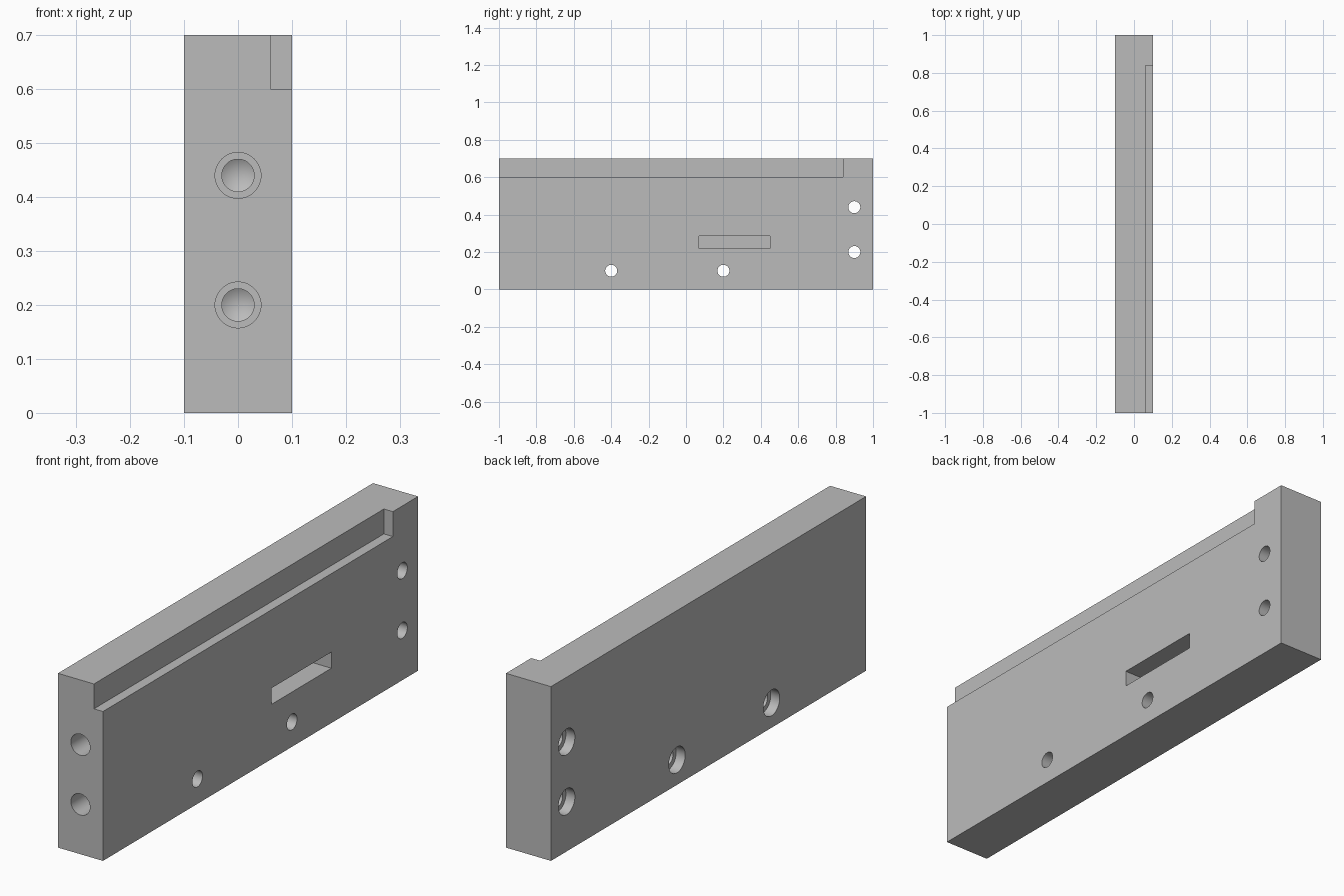
import bpy, bmesh
from math import radians, pi
from mathutils import Matrix

cube = bpy.data.objects.get("Cube")
if cube:
    bpy.data.objects.remove(cube, do_unlink=True)

grey = bpy.data.materials.new("plain_grey")
grey.use_nodes = True
grey.diffuse_color = (0.5, 0.5, 0.5, 1)
grey.node_tree.nodes["Principled BSDF"].inputs["Base Color"].default_value = (0.5, 0.5, 0.5, 1)


def make(name, bm):
    bmesh.ops.recalc_face_normals(bm, faces=bm.faces)
    mesh = bpy.data.meshes.new(name)
    bm.to_mesh(mesh)
    bm.free()
    mesh.materials.append(grey)
    obj = bpy.data.objects.new(name, mesh)
    bpy.context.collection.objects.link(obj)
    return obj


def box(name, low, high):
    bm = bmesh.new()
    bmesh.ops.create_cube(bm, size=1)
    for v in bm.verts:
        v.co = [a + (c + 0.5) * (b - a) for a, b, c in zip(low, high, v.co)]
    return make(name, bm)


def turned(name, profile, place, steps=48):
    """Spin a (radius, depth) profile into a closed solid along local z."""
    bm = bmesh.new()
    verts = [bm.verts.new((r, 0, d)) for r, d in profile]
    edges = [bm.edges.new(pair) for pair in zip(verts, verts[1:])]
    bmesh.ops.spin(bm, geom=verts + edges, cent=(0, 0, 0), axis=(0, 0, 1),
                   angle=2 * pi, steps=steps)
    bmesh.ops.remove_doubles(bm, verts=bm.verts, dist=1e-5)
    bm.transform(place)
    return make(name, bm)


# Main plate
plate = box("plate", (-0.1, -1, 0), (0.1, 1, 0.7))

# Ledge along the top edge and blind slot in the side
cutters = [
    box("ledge_cutter", (0.06, -1.1, 0.6), (0.2, 0.84, 0.8)),
    box("slot_cutter", (-0.04, 0.07, 0.22), (0.2, 0.45, 0.285)),
]

# Counterbored holes through the plate
bolt = [(0, -0.05), (0.052, -0.05), (0.052, 0.04), (0.032, 0.04), (0.032, 0.3), (0, 0.3)]
for y, z in ((-0.4, 0.1), (0.2, 0.1), (0.9, 0.2), (0.9, 0.44)):
    place = Matrix.Translation((-0.1, y, z)) @ Matrix.Rotation(radians(90), 4, "Y")
    cutters.append(turned("bolt_hole_cutter", bolt, place))

# Stepped blind holes with drill points in the front end
drill = [(0, -0.05), (0.0425, -0.05), (0.0425, 0.2), (0.03, 0.2), (0.03, 0.4), (0, 0.418)]
for z in (0.2, 0.44):
    place = Matrix.Translation((0, -1, z)) @ Matrix.Rotation(radians(-90), 4, "X")
    cutters.append(turned("end_hole_cutter", drill, place))

# Cut everything and bake the result
for cutter in cutters:
    cutter.hide_render = True
    mod = plate.modifiers.new("cut", "BOOLEAN")
    mod.operation = "DIFFERENCE"
    mod.solver = "EXACT"
    mod.object = cutter
bpy.ops.object.select_all(action="DESELECT")
plate.select_set(True)
bpy.context.view_layer.objects.active = plate
for mod in list(plate.modifiers):
    bpy.ops.object.modifier_apply(modifier=mod.name)
for cutter in cutters:
    bpy.data.objects.remove(cutter, do_unlink=True)
bpy.ops.object.shade_smooth_by_angle(angle=radians(25))
